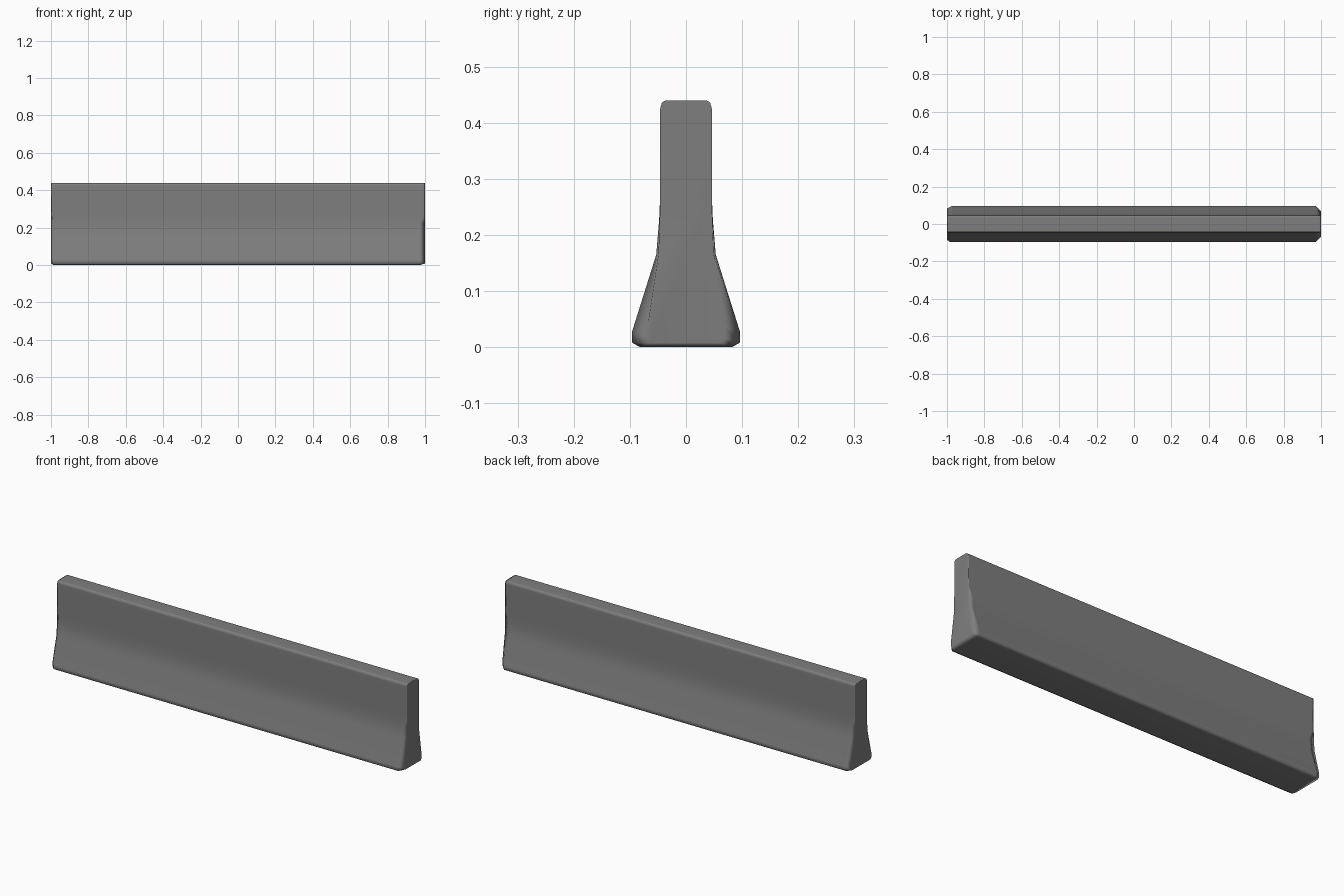
import bpy, bmesh

old = bpy.data.objects.get("Cube")
if old:
    bpy.data.objects.remove(old, do_unlink=True)

# Concrete colour
concrete = bpy.data.materials.new("grey concrete")
concrete.use_nodes = True
colour = (0.21, 0.21, 0.21, 1)
concrete.diffuse_color = colour
bsdf = concrete.node_tree.nodes["Principled BSDF"]
bsdf.inputs["Base Color"].default_value = colour
bsdf.inputs["Roughness"].default_value = 0.8

# Half cross-section: half width and height, from the foot to the top
WALL = 0.046
half = [(0.082, 0), (0.096, 0.008), (0.096, 0.028), (0.053, 0.165),
        (0.048, 0.225), (WALL, 0.27), (WALL, 0.425), (0.043, 0.436), (0.036, 0.44)]
profile = [(w, z) for w, z in half] + [(-w, z) for w, z in reversed(half)]


def section(bm, end, is_tip):
    """One ring of the wall; the tip ring is drawn in to chamfer the foot corners."""
    ring = []
    for y, z in profile:
        worn = end < 0 and y < 0           # this corner is cut less
        keep = 0.45 if end > 0 else 0.75
        depth = 0.015 if worn else 0.028
        flare = max(abs(y) - WALL, 0)
        if is_tip:
            if flare:
                y = (WALL + flare * keep) * (1 if y > 0 else -1)
            z = max(z, 0.008 if z < 0.005 else z + 0.008 * (z < 0.03))
            x = end
        else:
            x = end * (1 - depth * (1 if flare else 0.3))
        ring.append(bm.verts.new((x, y, z)))
    return ring


# Loft the wall from end to end
bm = bmesh.new()
rings = [section(bm, e, t) for e, t in ((-1, True), (-1, False), (1, False), (1, True))]
n = len(profile)
for a, b in zip(rings, rings[1:]):
    for i in range(n):
        j = (i + 1) % n
        bm.faces.new((a[i], a[j], b[j], b[i]))
bm.faces.new(rings[0])
bm.faces.new(rings[-1])
bmesh.ops.recalc_face_normals(bm, faces=bm.faces)
mesh = bpy.data.meshes.new("barrier_wall")
bm.to_mesh(mesh)
bm.free()
mesh.materials.append(concrete)
for face in mesh.polygons:
    face.use_smooth = True

wall = bpy.data.objects.new("barrier_wall", mesh)
bpy.context.collection.objects.link(wall)

# Soft edges while the broad faces stay flat
soft = wall.modifiers.new("soft_edges", "WEIGHTED_NORMAL")
soft.keep_sharp = True
